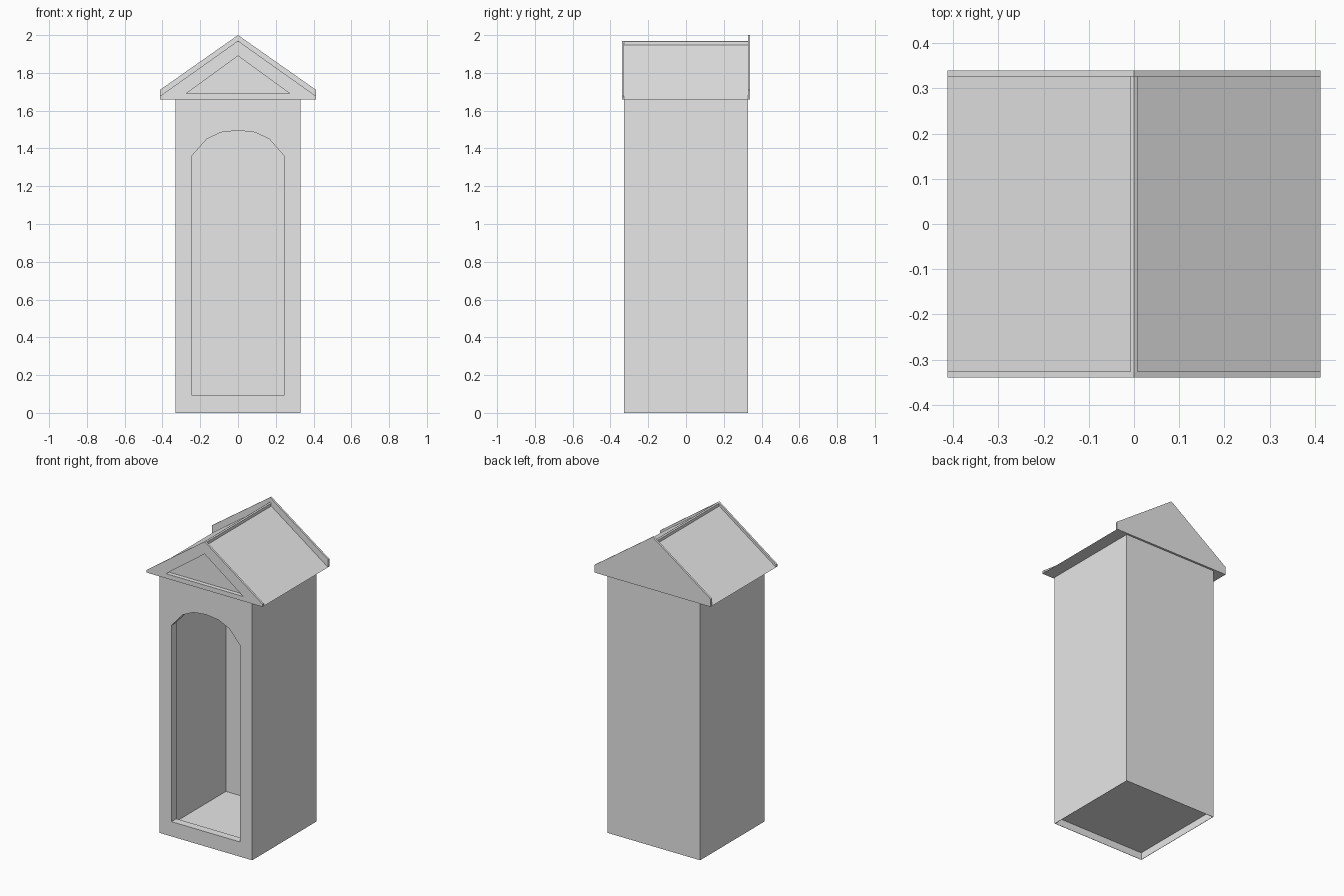
import bpy
import bmesh

default = bpy.data.objects.get("Cube")
if default:
    bpy.data.objects.remove(default, do_unlink=True)

# One plain painted colour
grey = bpy.data.materials.new("light_grey")
grey.use_nodes = True
grey.diffuse_color = (0.8, 0.8, 0.8, 1)
grey.node_tree.nodes["Principled BSDF"].inputs["Base Color"].default_value = (0.8, 0.8, 0.8, 1)


def mirrored(half):
    """Complete a profile given from bottom right up to the centre line."""
    return half + [(-x, z) for x, z in reversed(half) if x > 0]


def extrude(name, profile, y0, y1):
    """Solid made from an x/z profile swept from y0 to y1."""
    bm = bmesh.new()
    face = bm.faces.new([bm.verts.new((x, y0, z)) for x, z in profile])
    swept = bmesh.ops.extrude_face_region(bm, geom=[face])
    moved = [v for v in swept["geom"] if isinstance(v, bmesh.types.BMVert)]
    bmesh.ops.translate(bm, verts=moved, vec=(0, y1 - y0, 0))
    bmesh.ops.recalc_face_normals(bm, faces=bm.faces)
    mesh = bpy.data.meshes.new(name)
    bm.to_mesh(mesh)
    bm.free()
    mesh.materials.append(grey)
    obj = bpy.data.objects.new(name, mesh)
    bpy.context.collection.objects.link(obj)
    return obj


def box(name, half_width, z0, z1, y0, y1):
    return extrude(name, mirrored([(half_width, z0), (half_width, z1)]), y0, y1)


def carve(target, cutter):
    mod = target.modifiers.new("carve", "BOOLEAN")
    mod.operation = "DIFFERENCE"
    mod.solver = "EXACT"
    mod.object = cutter
    bpy.context.view_layer.objects.active = target
    bpy.ops.object.modifier_apply(modifier=mod.name)


def discard(cutter):
    bpy.data.objects.remove(cutter, do_unlink=True)


W, D = 0.33, 0.327       # half width and half depth of the booth
EAVE, OUT = 1.66, 0.413  # eave height and roof half width
END = 0.34               # outer face of the gables

# Booth walls, with a room, an arched doorway and a hollow base
booth = box("booth_walls", W, 0, EAVE, -D, D)
arch = mirrored([(0.245, 0.095), (0.245, 1.36), (0.165, 1.45), (0.09, 1.485), (0, 1.495)])
for cutter in (
    box("room_cutter", W - 0.05, 0.05, EAVE - 0.05, -D + 0.05, D - 0.05),
    extrude("doorway_cutter", arch, -0.5, -0.2),
    box("base_cutter", W - 0.002, -0.1, 0.046, -D + 0.002, D - 0.002),
):
    carve(booth, cutter)
    discard(cutter)

# Roof body and the two gables, the back one standing taller
roof = extrude("roof", mirrored([(OUT, EAVE), (0, 1.952)]), -D, D)
front_gable = extrude("front_gable", mirrored([(OUT, EAVE), (OUT, 1.677), (0, 1.97)]), -END, -D)
extrude("back_gable", mirrored([(OUT, EAVE), (OUT, 1.71), (0, 2.0)]), D, END)

# Recessed triangle in the front gable
panel = extrude("panel_cutter", mirrored([(0.275, 1.69), (0, 1.89)]), -0.4, -END + 0.027)
carve(front_gable, panel)
carve(roof, panel)
discard(panel)

# Ridge strip along the top of the roof
extrude("ridge_strip", mirrored([(0.008, 1.93), (0.008, 1.965), (0, 1.97)]), -D, D)
